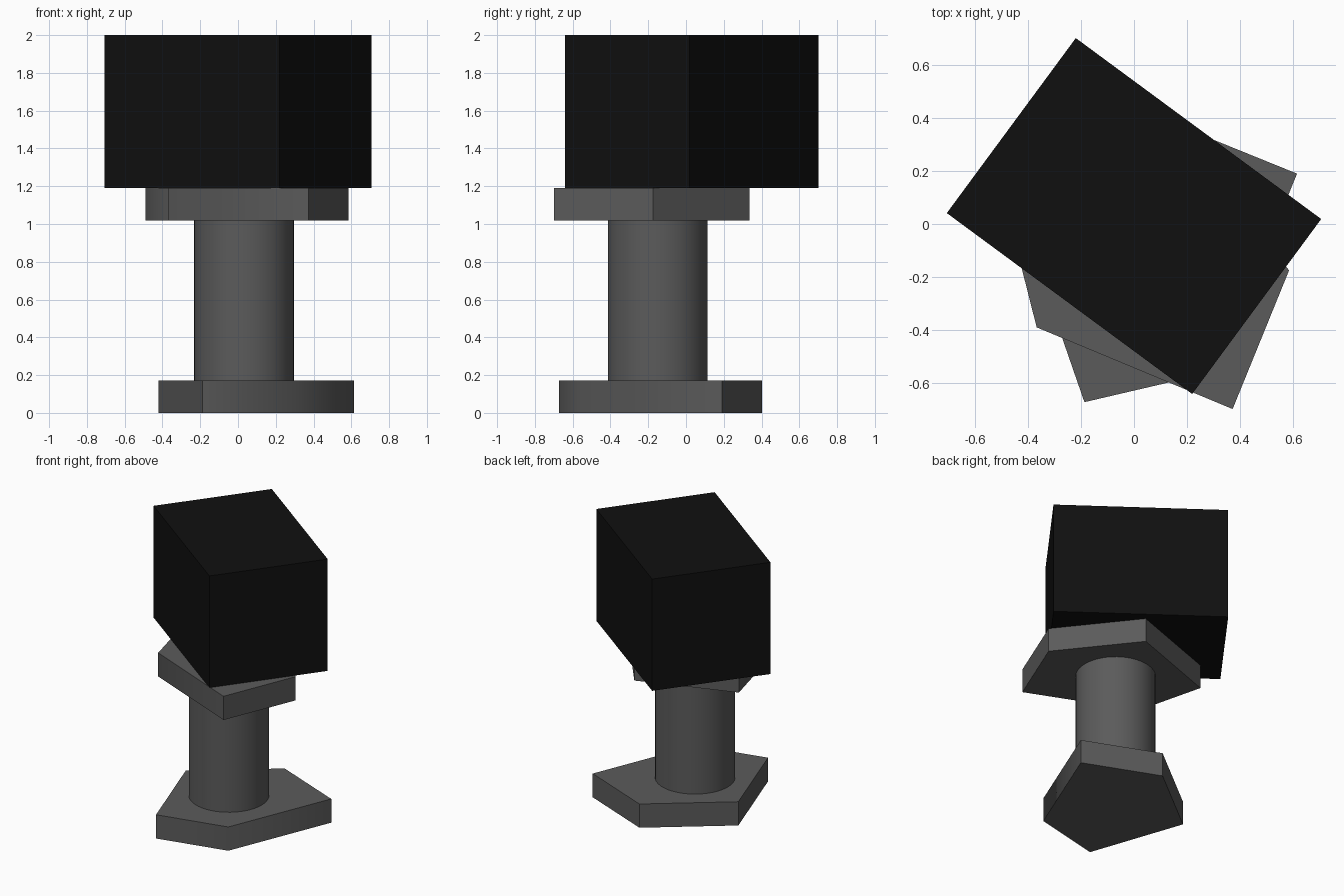
import bpy, bmesh, math

if "Cube" in bpy.data.objects:
    bpy.data.objects.remove(bpy.data.objects["Cube"])


def material(name, value):
    m = bpy.data.materials.new(name)
    m.diffuse_color = (value, value, value, 1)
    m.use_nodes = True
    m.node_tree.nodes["Principled BSDF"].inputs["Base Color"].default_value = m.diffuse_color
    return m


dark_grey = material("dark grey", 0.105)
black = material("black", 0.005)


def prism(name, outline, z0, z1, mat, smooth_angle=None):
    """Extrude a counter-clockwise outline from z0 up to z1."""
    bm = bmesh.new()
    face = bm.faces.new([bm.verts.new((x, y, z0)) for x, y in outline])
    ext = bmesh.ops.extrude_face_region(bm, geom=[face], use_keep_orig=True)
    top = [g for g in ext["geom"] if isinstance(g, bmesh.types.BMVert)]
    bmesh.ops.translate(bm, verts=top, vec=(0, 0, z1 - z0))
    bmesh.ops.recalc_face_normals(bm, faces=bm.faces)
    mesh = bpy.data.meshes.new(name)
    bm.to_mesh(mesh)
    bm.free()
    mesh.materials.append(mat)
    obj = bpy.data.objects.new(name, mesh)
    bpy.context.collection.objects.link(obj)
    if smooth_angle:
        bpy.ops.object.select_all(action="DESELECT")
        obj.select_set(True)
        bpy.context.view_layer.objects.active = obj
        bpy.ops.object.shade_smooth_by_angle(angle=math.radians(smooth_angle))
    return obj


# Five-sided base plate and the same plate turned a quarter for the top
prism("base_plate",
      [(0.615, 0.19), (0.092, 0.402), (-0.42, 0.0), (-0.187, -0.672), (0.311, -0.556)],
      0.0, 0.172, dark_grey, 58)
prism("upper_plate",
      [(0.585, -0.175), (0.18, 0.335), (-0.49, 0.095), (-0.367, -0.39), (0.372, -0.698)],
      1.018, 1.19, dark_grey, 58)

# Round post between the plates
ring = [math.tau * i / 48 for i in range(48)]
prism("post", [(0.032 + 0.264 * math.cos(a), -0.15 + 0.264 * math.sin(a)) for a in ring],
      0.172, 1.018, dark_grey, 30)

# Turned block on top
turn = math.radians(-36.4)
c, s = math.cos(turn), math.sin(turn)
corners = [(-0.575, -0.41), (0.575, -0.41), (0.575, 0.41), (-0.575, 0.41)]
prism("block", [(x * c - y * s, 0.03 + x * s + y * c) for x, y in corners],
      1.19, 2.0, black)
